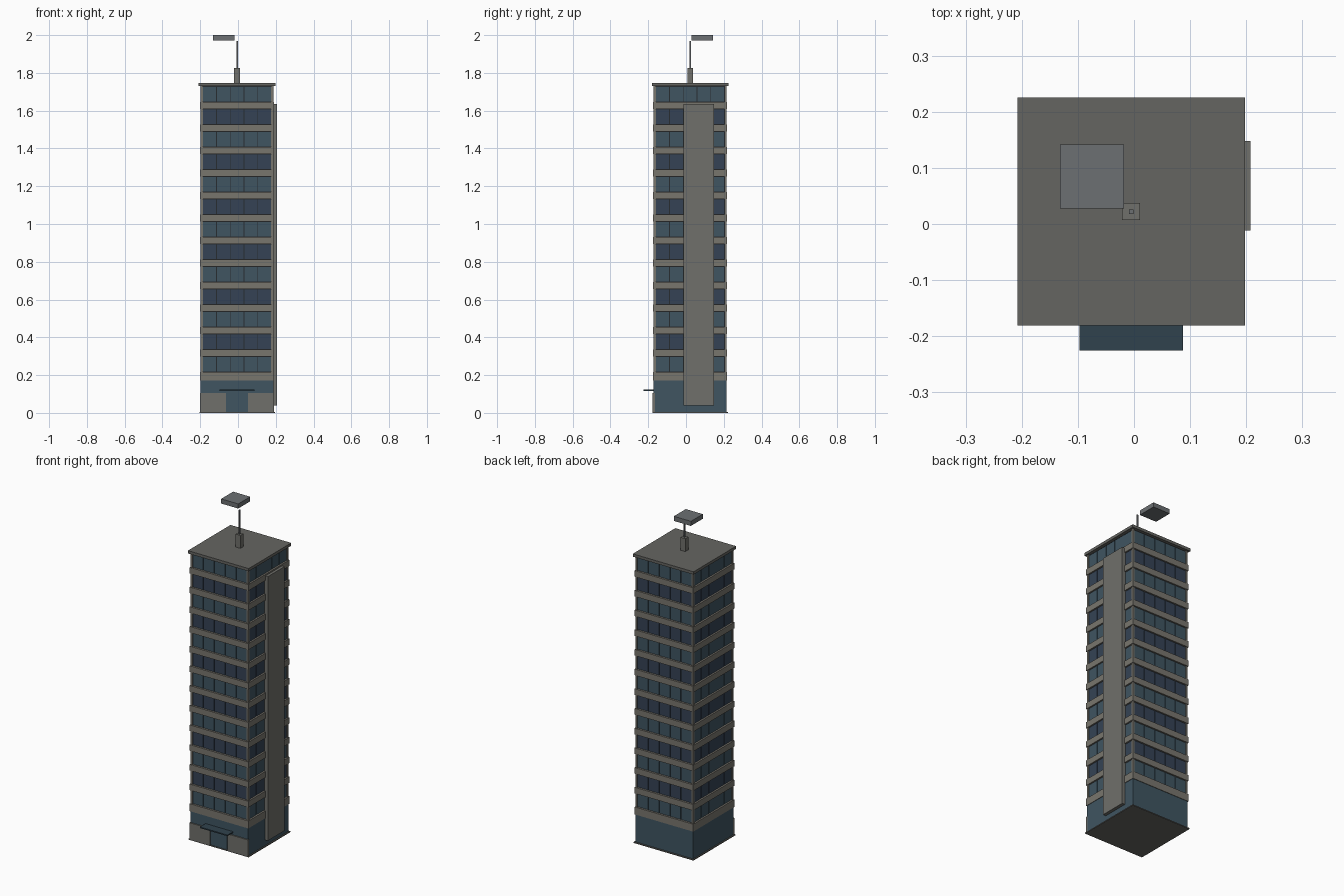
import bpy, bmesh
from mathutils import Matrix, Vector

if "Cube" in bpy.data.objects:
    bpy.data.objects.remove(bpy.data.objects["Cube"])

CX, CY = -0.005, 0.022          # tower axis
FLOORS, PITCH = 13, 0.119
FIRST_SILL = 0.217              # top of the first band


def material(name, rgb):
    m = bpy.data.materials.new(name)
    m.diffuse_color = (*rgb, 1)
    m.use_nodes = True
    m.node_tree.nodes["Principled BSDF"].inputs["Base Color"].default_value = m.diffuse_color
    return m


concrete = material("concrete", (0.19, 0.18, 0.155))
panel_grey = material("panel_grey", (0.16, 0.16, 0.145))
roof_grey = material("roof_grey", (0.13, 0.13, 0.12))
frame_dark = material("frame_dark", (0.02, 0.025, 0.03))
glass_teal = material("glass_teal", (0.05, 0.09, 0.12))
glass_blue = material("glass_blue", (0.035, 0.055, 0.09))
canopy_blue = material("canopy_blue", (0.03, 0.055, 0.075))
steel = material("steel", (0.15, 0.16, 0.17))


def boxes(name, extents, mat):
    """One object from boxes given as (x0, x1, y0, y1, z0, z1)."""
    bm = bmesh.new()
    for x0, x1, y0, y1, z0, z1 in extents:
        mid = Vector((x0 + x1, y0 + y1, z0 + z1)) / 2
        size = Matrix.Diagonal((x1 - x0, y1 - y0, z1 - z0, 1))
        bmesh.ops.create_cube(bm, size=1, matrix=Matrix.Translation(mid) @ size)
    mesh = bpy.data.meshes.new(name)
    bm.to_mesh(mesh)
    bm.free()
    mesh.materials.append(mat)
    ob = bpy.data.objects.new(name, mesh)
    bpy.context.collection.objects.link(ob)
    return ob


def slab(half, z0, z1):
    return (CX - half, CX + half, CY - half, CY + half, z0, z1)


# Ground floor and dark core behind the windows
boxes("plinth", [slab(0.2, 0, 0.006)], roof_grey)
boxes("ground_floor", [slab(0.193, 0.006, 0.175)], glass_teal)
boxes("core", [slab(0.184, 0.175, 1.732)], frame_dark)

# Concrete bands between floors
bands = [slab(0.196, 0.172, FIRST_SILL)]
for k in range(1, FLOORS):
    z = FIRST_SILL + k * PITCH
    bands.append(slab(0.196, z - 0.037, z))
boxes("floor_bands", bands, concrete)

# Corner posts
posts = []
for sx in (-1, 1):
    for sy in (-1, 1):
        x, y = CX + sx * 0.187, CY + sy * 0.187
        posts.append((x - 0.006, x + 0.006, y - 0.006, y + 0.006, 0.172, 1.732))
boxes("corner_posts", posts, concrete)

# Five window panes per side and floor, tint alternating by floor
panes = {0: [], 1: []}
step, inner, outer = 0.0728, 0.18, 0.189
for k in range(FLOORS):
    z0 = FIRST_SILL + k * PITCH + 0.003
    z1 = z0 + 0.077
    for i in range(-2, 3):
        a, b = i * step - 0.0345, i * step + 0.0345
        for lo, hi in ((-outer, -inner), (inner, outer)):
            panes[k % 2].append((CX + a, CX + b, CY + lo, CY + hi, z0, z1))
            panes[k % 2].append((CX + lo, CX + hi, CY + a, CY + b, z0, z1))
boxes("windows_even", panes[0], glass_teal)
boxes("windows_odd", panes[1], glass_blue)

# Entrance: wall panels, door and canopy
boxes("entrance_walls", [(-0.2, -0.063, -0.178, -0.165, 0.006, 0.104),
                         (0.053, 0.19, -0.178, -0.165, 0.006, 0.104)], panel_grey)
boxes("entrance_door", [(-0.06, 0.05, -0.175, -0.165, 0.006, 0.102)], glass_teal)
boxes("canopy", [(-0.097, 0.087, -0.225, -0.168, 0.117, 0.124)], canopy_blue)

# Tall blank panel on the right side
boxes("side_panel", [(0.18, 0.2075, -0.012, 0.148, 0.04, 1.636)], panel_grey)

# Roof, mast and rooftop plate
boxes("roof", [slab(0.203, 1.73, 1.747)], roof_grey)
boxes("mast_base", [(CX - 0.016, CX + 0.016, CY - 0.015, CY + 0.015, 1.747, 1.825)], panel_grey)
boxes("mast", [(CX - 0.004, CX + 0.004, CY - 0.004, CY + 0.004, 1.825, 1.97)], steel)
boxes("top_plate", [(-0.132, -0.018, 0.028, 0.142, 1.972, 2.0)], steel)
